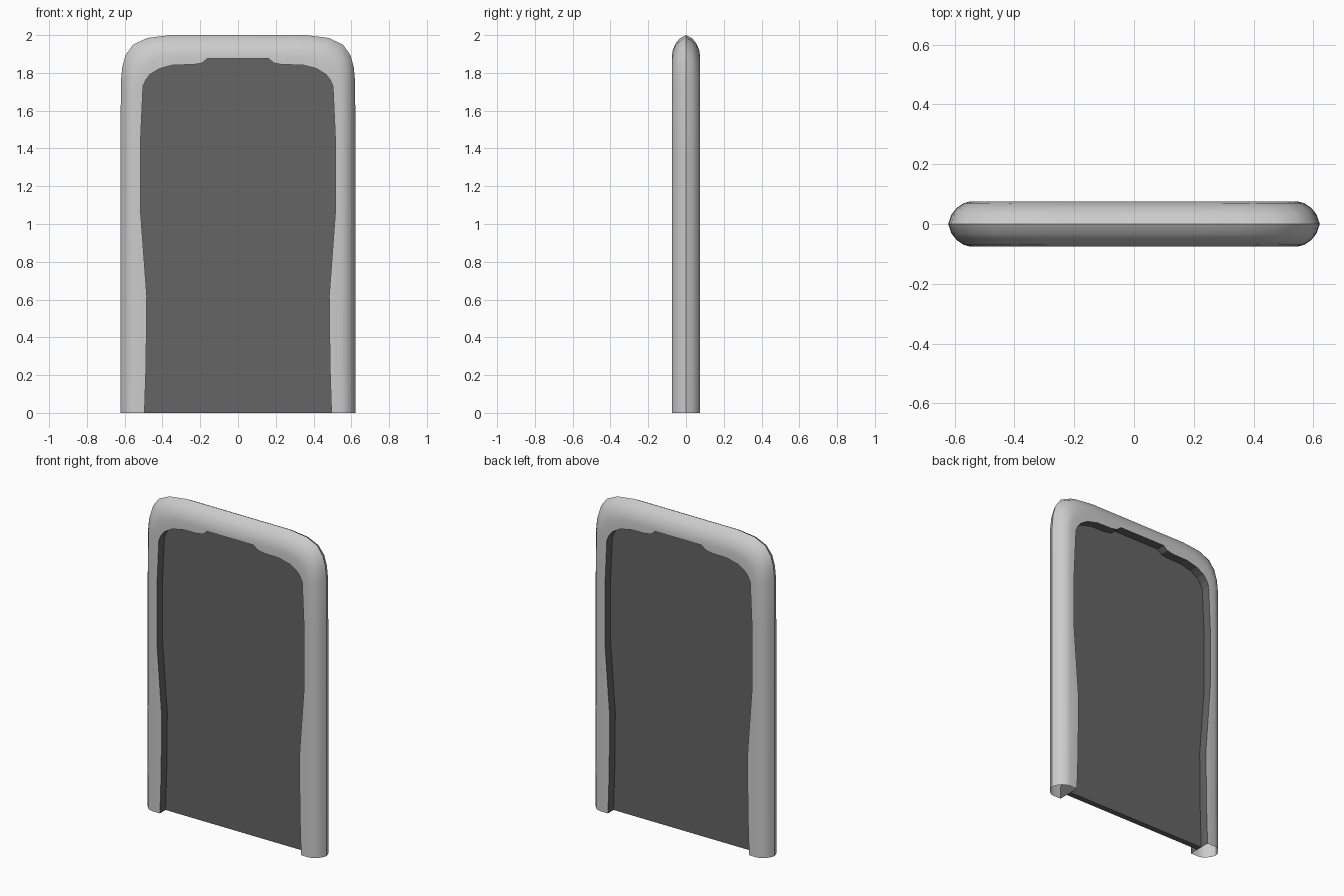
import bpy, bmesh

if "Cube" in bpy.data.objects:
    bpy.data.objects.remove(bpy.data.objects["Cube"])

HALF_T = 0.075     # frame half thickness
PANEL_T = 0.018    # panel half thickness

dark = bpy.data.materials.new("dark_grey")
dark.diffuse_color = (0.13, 0.13, 0.13, 1)
dark.use_nodes = True
dark.node_tree.nodes["Principled BSDF"].inputs["Base Color"].default_value = dark.diffuse_color

# Right half stations: inner x, inner z, outer x, outer z, crest fraction
half = [
    (0.495, 0.00, 0.622, 0.00, 0.57), (0.487, 0.25, 0.622, 0.25, 0.56),
    (0.483, 0.62, 0.622, 0.62, 0.54), (0.517, 1.08, 0.622, 1.08, 0.70),
    (0.517, 1.42, 0.622, 1.42, 0.70), (0.503, 1.73, 0.620, 1.75, 0.64),
    (0.487, 1.765, 0.613, 1.83, 0.64), (0.465, 1.793, 0.595, 1.895, 0.65),
    (0.415, 1.823, 0.555, 1.95, 0.66), (0.34, 1.842, 0.48, 1.985, 0.68),
    (0.235, 1.844, 0.36, 2.00, 0.70), (0.19, 1.852, 0.20, 2.00, 0.74),
    (0.162, 1.876, 0.165, 2.00, 0.88),
]
stations = half + [(-a, b, -c, d, f) for a, b, c, d, f in reversed(half)]

# Rounded section: share of the way to the crest, share of half thickness
ROUND = [(1, 1), (0.72, 0.93), (0.42, 0.74), (0.16, 0.44), (0, 0)]


def finish(name, bm, mat=None, smooth=None):
    bmesh.ops.recalc_face_normals(bm, faces=bm.faces[:])
    me = bpy.data.meshes.new(name)
    bm.to_mesh(me)
    bm.free()
    ob = bpy.data.objects.new(name, me)
    bpy.context.collection.objects.link(ob)
    if mat:
        me.materials.append(mat)
    if smooth:
        bpy.ops.object.select_all(action='DESELECT')
        ob.select_set(True)
        bpy.context.view_layer.objects.active = ob
        bpy.ops.object.shade_smooth_by_angle(angle=smooth)
    return ob


def loft(bm, rows):
    rings = [[bm.verts.new(p) for p in row] for row in rows]
    for r0, r1 in zip(rings, rings[1:]):
        for i in range(len(r0) - 1):
            bm.faces.new((r0[i], r0[i + 1], r1[i + 1], r1[i]))


# Rounded frame shell, open at the bottom
rows = []
for ix, iz, ox, oz, f in stations:
    front = [(1, 1)] + [(s * f, y) for s, y in ROUND]
    sec = [(t, -y) for t, y in front] + [(t, y) for t, y in front[-2::-1]]
    rows.append([(ox + (ix - ox) * t, y * HALF_T, oz + (iz - oz) * t) for t, y in sec])
bm = bmesh.new()
loft(bm, rows)
finish("frame", bm, smooth=0.6)

# Dark inner walls from each frame lip back to the panel
bm = bmesh.new()
for s in (-1, 1):
    loft(bm, [[(ix, s * HALF_T, iz), (ix, s * PANEL_T, iz)] for ix, iz, *_ in stations])
finish("frame_inner_wall", bm, dark)

# Thin panel filling the frame opening
bm = bmesh.new()
face = bm.faces.new([bm.verts.new((s[0], -PANEL_T, s[1])) for s in stations])
ext = bmesh.ops.extrude_face_region(bm, geom=[face], use_keep_orig=True)
bmesh.ops.translate(bm, vec=(0, 2 * PANEL_T, 0),
                    verts=[g for g in ext["geom"] if isinstance(g, bmesh.types.BMVert)])
finish("panel", bm, dark)
